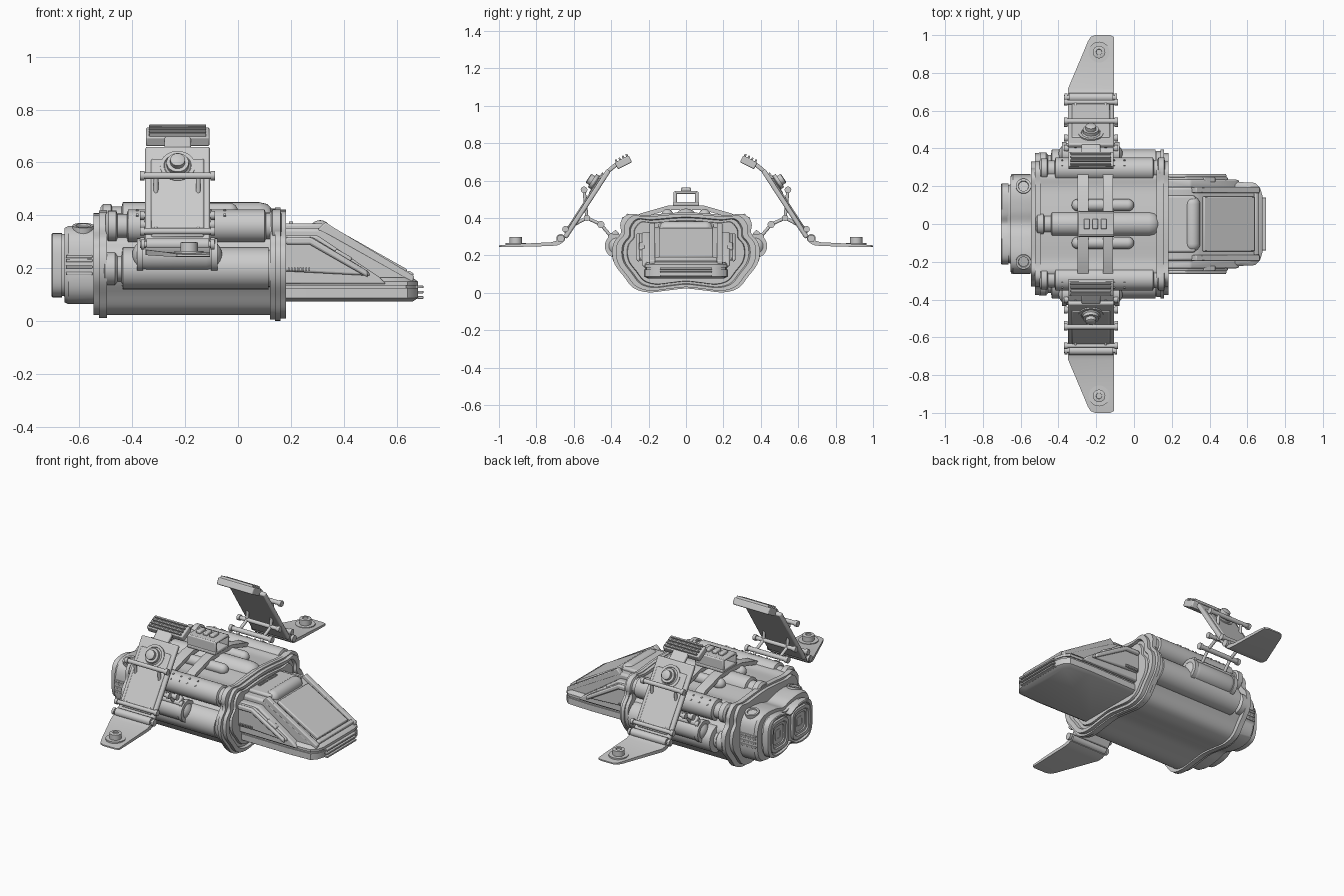
import bpy, bmesh
from math import sin, cos, pi, radians, atan2
from mathutils import Vector, Matrix

if "Cube" in bpy.data.objects:
    bpy.data.objects.remove(bpy.data.objects["Cube"])


def make(name, verts, faces, mirror=False, bevel=0.0):
    me = bpy.data.meshes.new(name)
    me.from_pydata([tuple(v) for v in verts], [], faces)
    bm = bmesh.new()
    bm.from_mesh(me)
    bmesh.ops.recalc_face_normals(bm, faces=bm.faces)
    bm.to_mesh(me)
    bm.free()
    ob = bpy.data.objects.new(name, me)
    bpy.context.collection.objects.link(ob)
    if bevel:
        m = ob.modifiers.new("bevel", "BEVEL")
        m.width, m.segments, m.limit_method = bevel, 2, "ANGLE"
    if mirror:
        m = ob.modifiers.new("mirror", "MIRROR")
        m.use_axis = (False, True, False)
    return ob


def loft(name, rings, **kw):
    n = len(rings[0])
    faces = [(i * n + j, i * n + (j + 1) % n, (i + 1) * n + (j + 1) % n, (i + 1) * n + j)
             for i in range(len(rings) - 1) for j in range(n)]
    faces += [tuple(range(n)), tuple(range((len(rings) - 1) * n, len(rings) * n))]
    return make(name, [v for r in rings for v in r], faces, **kw)


def lathe(name, p, d, prof, seg=28, **kw):
    q = Vector(d).to_track_quat("Z", "Y")
    return loft(name, [[Vector(p) + q @ Vector((r * cos(2 * pi * k / seg), r * sin(2 * pi * k / seg), t))
                        for k in range(seg)] for t, r in prof], **kw)


def rod(name, p, q, r, seg=14, **kw):
    d = Vector(q) - Vector(p)
    return lathe(name, p, d, [(0, r), (d.length, r)], seg, **kw)


def capsule(name, p, q, r, **kw):
    d = Vector(q) - Vector(p)
    L = d.length
    a = [pi / 2 * k / 6 for k in range(7)]
    prof = [(r - r * cos(t), max(r * sin(t), .001)) for t in a]
    return lathe(name, p, d, prof + [(L - t, s) for t, s in reversed(prof)], **kw)


def box(name, c, size, rx=0, ry=0, bevel=.006, **kw):
    m = Matrix.Translation(c) @ Matrix.Rotation(rx, 4, "X") @ Matrix.Rotation(ry, 4, "Y")
    x, y, z = (s / 2 for s in size)
    rings = [[m @ Vector(v) for v in ((-x, -y, h), (x, -y, h), (x, y, h), (-x, y, h))] for h in (-z, z)]
    return loft(name, rings, bevel=bevel, **kw)


def slab(name, pts, y0, y1, bevel=.008, **kw):
    return loft(name, [[(x, y, z) for x, z in pts] for y in (y0, y1)], bevel=bevel, **kw)


def outline(half, sub=5):
    """Smooth closed y-z outline from one half, mirrored in y."""
    p = [Vector(h) for h in half] + [Vector((-y, z)) for y, z in reversed(half[1:-1])]
    n, out = len(p), []
    for i in range(n):
        a, b, c, d = (p[(i + k) % n] for k in (-1, 0, 1, 2))
        for s in range(sub):
            t = s / sub
            out.append(.5 * (2 * b + (c - a) * t + (2 * a - 5 * b + 4 * c - d) * t * t + (3 * b - a - 3 * c + d) * t ** 3))
    return out


def shell(name, pts, zc, sections, **kw):
    return loft(name, [[(x, v.x * sy, zc + (v.y - zc) * sz) for v in pts] for x, sy, sz in sections], **kw)


# Hull with front and rear flanges and a recessed front rim
hull = outline([(0, .022), (.1, .012), (.2, .002), (.28, .025), (.335, .09), (.38, .15), (.395, .21), (.385, .27),
                (.35, .315), (.345, .37), (.3, .42), (.22, .415), (.1, .425), (0, .43)])
shell("hull", hull, .215, [
    (-.545, .78, .85), (-.545, .84, .9), (-.525, .84, .9), (-.525, .95, .95), (-.495, .95, .95), (-.495, .86, .9),
    (.12, .86, .9), (.12, .98, .98), (.14, .98, .98), (.14, 1, 1), (.16, 1, 1), (.16, .95, .96), (.182, .95, .96),
    (.182, .87, .88), (.165, .85, .86), (.165, .8, .8), (.178, .79, .79), (.178, .74, .72)])

# Upper side tubes, lower side tanks, outer pods
lathe("upper_tube", (-.5, .29, .36), (1, 0, 0), [(0, .045), (.01, .058), (.04, .058), (.045, .045), (.08, .045), (.085, .062),
      (.6, .062), (.605, .05), (.625, .05), (.63, .062), (.66, .062), (.665, .04)], mirror=True)
lathe("side_tank", (-.515, .315, .2), (1, 0, 0), [(0, .045), (.012, .063), (.05, .063), (.06, .05), (.075, .05), (.08, .08),
      (.63, .08), (.63, .07), (.645, .07)], mirror=True)
capsule("side_pod", (-.4, .37, .25), (-.06, .37, .25), .06, mirror=True)
for x in (-.37, -.09):
    lathe("pod_band", (x - .012, .37, .25), (1, 0, 0), [(0, .058), (0, .064), (.024, .064), (.024, .058)], mirror=True)
for k in range(7):
    for a in (.7, 1.2):
        x = -.38 + .055 * k
        box("tube_bolt", (x, .29 + .062 * cos(a), .36 + .062 * sin(a)), (.009, .009, .009), rx=a, bevel=0, mirror=True)

# Dorsal tube, pills, straps and carrying block
lathe("dorsal_tube", (-.52, 0, .385), (1, 0, 0), [(0, .045), (.01, .058), (.04, .058), (.045, .048), (.08, .048), (.085, .065),
      (.6, .065), (.63, .058), (.65, .038), (.66, .01)])
capsule("dorsal_pill", (-.33, .1, .415), (.0, .1, .415), .032, mirror=True)
strap = [(-.31, .39), (-.24, .425), (-.1, .465), (0, .47), (.1, .465), (.24, .425), (.31, .39)]
for x0, x1 in ((-.3, -.24), (-.165, -.11)):
    ring = lambda x: [(x, y, z) for y, z in strap] + [(x, y, z - .025) for y, z in reversed(strap)]
    loft("strap", [ring(x0), ring(x1)])
box("handle_base", (-.2, 0, .475), (.19, .14, .02))
box("handle_side", (-.2, .058, .507), (.19, .018, .07), mirror=True)
box("handle_top", (-.2, 0, .537), (.19, .12, .016))
for x in (-.25, -.205, -.16):
    box("handle_button", (x, 0, .552), (.03, .055, .02))

# Engine block with twin nozzles
eng = outline([(0, .09), (.07, .072), (.16, .065), (.225, .085), (.258, .15), (.258, .28), (.225, .34), (.16, .36),
               (.07, .352), (0, .335)])
shell("engine_block", eng, .213, [(-.53, 1, 1), (-.64, 1, 1), (-.655, .96, .95), (-.655, .8, .8), (-.67, .78, .78)])
pin = outline([(0, .125), (.05, .1), (.12, .09), (.185, .105), (.212, .16), (.212, .27), (.185, .32), (.12, .333),
               (.05, .322), (0, .3)])
shell("nozzle_shroud", pin, .213, [(-.65, .95, .95), (-.665, .95, .95), (-.665, 1, 1), (-.7, 1, 1), (-.704, .97, .97),
                                   (-.704, .9, .9), (-.69, .88, .88)])


def squircle(x, s, n=32):
    f = lambda v: (abs(v) ** .45) * (1 if v > 0 else -1)
    return [(x, .103 + s * f(cos(2 * pi * k / n + .01)), .213 + 1.1 * s * f(sin(2 * pi * k / n + .01))) for k in range(n)]


loft("nozzle", [squircle(x, s) for x, s in ((-.685, .084), (-.704, .084), (-.704, .066), (-.697, .062), (-.697, .05),
                                           (-.66, .042))], mirror=True)
loft("nozzle_core", [squircle(x, s) for x, s in ((-.65, .028), (-.692, .028), (-.692, .02), (-.67, .018))], mirror=True)
lathe("engine_cap", (-.585, .195, .335), (0, .25, 1), [(0, .04), (.028, .04), (.028, .028), (.02, .026)], mirror=True)
for z in (.18, .205, .23, .245):
    box("engine_slat", (-.6, .258, z), (.1, .014, .012), bevel=.003, mirror=True)

# Nose: lower tray, cabin wedge, side wedges, canopy
tray = [(.16, .22), (.5, .225), (.64, .218), (.668, .19), (.68, .15)]
ring = lambda z, s, dx: [(x - dx, y * s, z) for x, y in tray] + [(x - dx, -y * s, z) for x, y in reversed(tray)]
loft("nose_tray", [ring(.075, .9, .02), ring(.088, 1, 0), ring(.125, 1, 0), ring(.125, .97, .005), ring(.135, .97, .005),
                   ring(.135, 1, .0), ring(.15, 1, 0), ring(.165, .94, .02)])
slab("cabin", [(.16, .12), (.66, .12), (.655, .165), (.35, .335), (.32, .352), (.16, .352)], -.195, .195, bevel=.012)
slab("cabin_side", [(.16, .14), (.56, .14), (.53, .17), (.3, .325), (.16, .325)], .19, .235, mirror=True)
slab("side_wedge", [(.16, .19), (.5, .172), (.49, .19), (.28, .318), (.16, .318)], .225, .25, mirror=True)
slab("side_wedge_rail", [(.18, .318), (.275, .318), (.49, .19), (.49, .165), (.27, .29), (.18, .29)], .245, .265, mirror=True)
slab("side_frame", [(.33, .375), (.36, .355), (.665, .172), (.66, .145), (.35, .32), (.3, .345)], .165, .195,
     bevel=.005, mirror=True)
slope = atan2(.175, .31)
box("canopy_panel", (.5, 0, .262), (.31, .29, .022), ry=slope, bevel=.006)
box("canopy_lip", (.648, 0, .175), (.025, .33, .026), ry=slope)
box("brow", (.25, 0, .355), (.15, .3, .03), bevel=.01)
capsule("brow_bar", (.31, -.145, .342), (.31, .145, .342), .04)
box("brow_mount", (.39, .235, .235), (.07, .03, .05), ry=slope, mirror=True)
for z in (.09, .11, .13):
    box("nose_fin", (.688, 0, z), (.024, .28, .01), bevel=.002)
for k in range(8):
    box("side_tooth", (.192 + .011 * k, .254, .197), (.006, .012, .014), bevel=0, mirror=True)
    box("brow_tooth", (.2, .01 + .01 * k, .373), (.014, .005, .008), bevel=0, mirror=True)

# Folding wings: main panel, ribbed head, hinge, outer fin
ang = atan2(-.385, .25)
dn, out = Vector((0, cos(ang), sin(ang))), Vector((0, -sin(ang), cos(ang)))
mid = Vector((-.228, .53, .475))
box("wing_panel", mid, (.245, .43, .026), rx=ang, bevel=.008, mirror=True)
box("wing_panel_cover", mid + out * .014 + dn * .02, (.2, .35, .012), rx=ang, mirror=True)
box("wing_neck", (-.228, .39, .672), (.1, .07, .022), rx=radians(-40), mirror=True)
rh = radians(-27)
box("wing_head", (-.228, .335, .697), (.24, .085, .04), rx=rh, mirror=True)
for k in (-1.5, -.5, .5, 1.5):
    box("wing_head_rib", (-.228, .345 + .019 * k, .72 - .0097 * k), (.215, .01, .016), rx=rh, bevel=.002, mirror=True)
lathe("wing_knob", mid + out * .015 - dn * .12, out, [(0, .066), (.008, .066), (.008, .052), (.004, .05), (.012, .042),
      (.03, .042), (.03, .028), (.05, .028), (.054, .022)], mirror=True)
rod("wing_hinge", (-.345, .67, .29), (-.11, .67, .29), .024, mirror=True)
rod("wing_hinge_pin", (-.37, .67, .29), (-.09, .67, .29), .013, mirror=True)
for x in (-.36, -.096):
    rod("wing_hinge_cap", (x - .007, .67, .29), (x + .007, .67, .29), .02, mirror=True)
fin = [(.665, .276, -.35, .026), (.69, .266, -.35, .026), (.72, .26, -.348, .02), (.9, .253, -.272, .016),
       (.965, .25, -.245, .013), (.99, .249, -.23, .01), (1, .249, -.205, .008)]
loft("wing_fin", [[(x0, y, z - t / 2), (-.105 - .02 * (y > .995), y, z - t / 2), (-.105 - .02 * (y > .995), y, z + t / 2),
                   (x0, y, z + t / 2)] for y, z, x0, t in fin], mirror=True)
lathe("fin_knob", (-.185, .91, .252), (0, 0, 1), [(0, .055), (.014, .055), (.014, .033), (.045, .033), (.047, .028),
      (.047, .016), (.04, .015)], mirror=True)

# Strut linkage between hull and wings
A, B, C, D, E = (.545, .55), (.53, .4), (.645, .34), (.455, .365), (.4, .3)
for (y, z), r in ((A, .013), (B, .012), (C, .012), (D, .014), (E, .012)):
    rod("link_rod", (-.36, y, z), (-.097, y, z), r, mirror=True)
    for x in (-.362, -.095):
        rod("link_rod_end", (x - .009, y, z), (x + .009, y, z), r + .005, mirror=True)
for x in (-.31, -.15):
    for p, q in ((A, B), (B, C), (B, D), (D, E)):
        rod("link_strut", (x, *p), (x, *q), .009, mirror=True)
box("link_mount", (-.228, .385, .31), (.24, .05, .03), rx=radians(-40), mirror=True)

# Smooth shading with sharp edges kept
bpy.ops.object.select_all(action="SELECT")
bpy.context.view_layer.objects.active = bpy.context.selected_objects[0]
bpy.ops.object.shade_smooth_by_angle(angle=radians(35))
